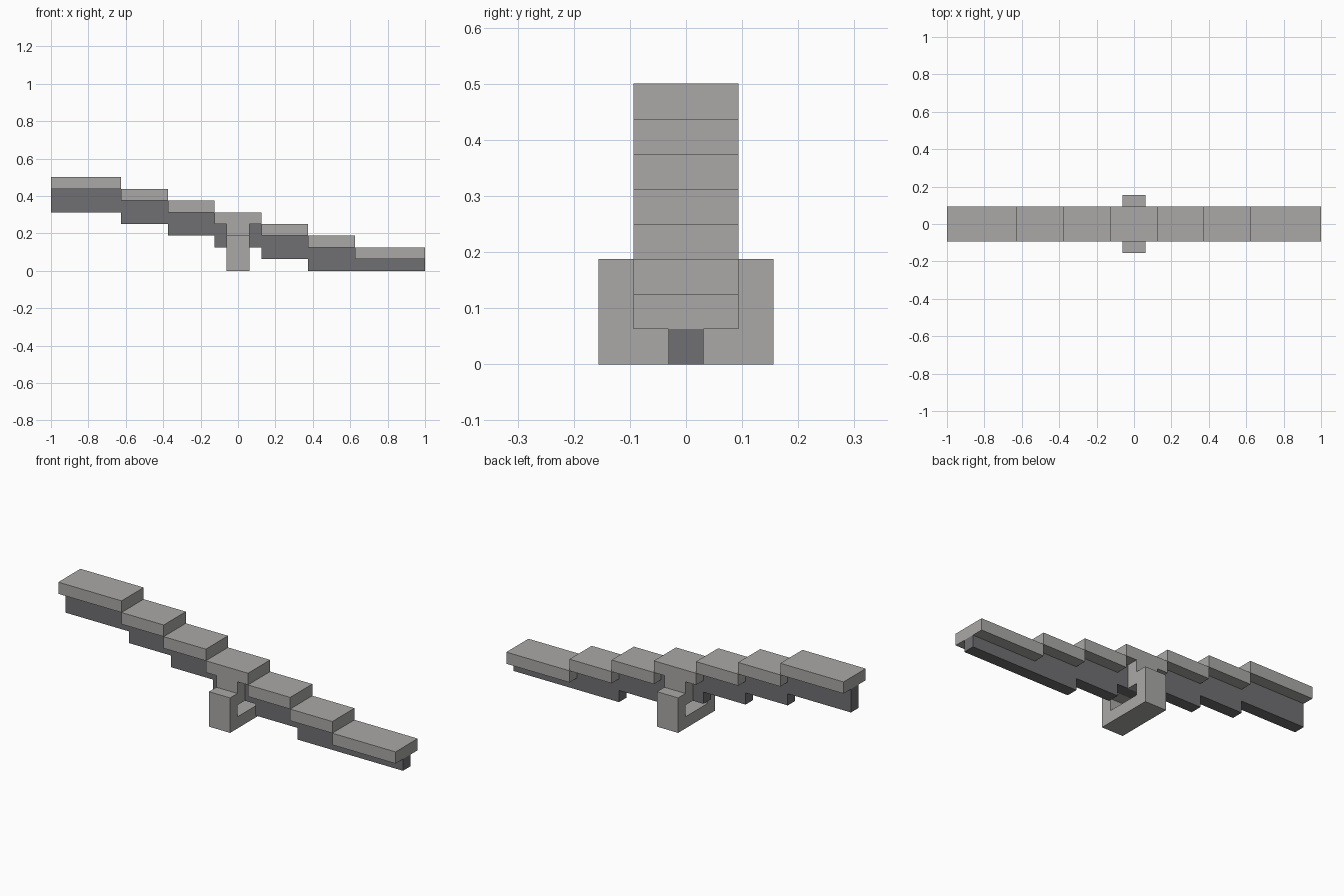
import bpy
import bmesh
from mathutils import Vector

cube = bpy.data.objects.get("Cube")
if cube:
    bpy.data.objects.remove(cube, do_unlink=True)

U = 1 / 16  # building unit


def make_material(name, rgb):
    mat = bpy.data.materials.new(name)
    mat.use_nodes = True
    colour = (*rgb, 1)
    mat.diffuse_color = colour
    mat.node_tree.nodes["Principled BSDF"].inputs["Base Color"].default_value = colour
    return mat


light = make_material("light stone grey", (0.40, 0.395, 0.38))
dark = make_material("dark grey", (0.162, 0.156, 0.165))


def box(name, x, y, z, mat):
    """Box from (low, high) ranges given in building units."""
    bm = bmesh.new()
    bmesh.ops.create_cube(bm, size=1)
    for v in bm.verts:
        v.co = Vector([(r[0] if c < 0 else r[1]) * U for c, r in zip(v.co, (x, y, z))])
    mesh = bpy.data.meshes.new(name)
    bm.to_mesh(mesh)
    bm.free()
    mesh.materials.append(mat)
    obj = bpy.data.objects.new(name, mesh)
    bpy.context.collection.objects.link(obj)
    return obj


# Stepped plank: wide light boards over a narrow dark beam
edges = [-16, -10, -6, -2, 2, 6, 10, 16]
for i, span in enumerate(zip(edges, edges[1:])):
    top = 8 - i
    box(f"plank_board_{i + 1}", span, (-1.5, 1.5), (top - 1, top), light)
    box(f"plank_beam_{i + 1}", span, (-0.5, 0.5), (max(top - 3, 0), top - 1), dark)

# Pivot block hanging under the middle board
box("pivot_block", (-1, 1), (-1.5, 1.5), (2, 4), light)

# U-shaped stand holding the pivot
box("stand_base", (-1, 1), (-1.5, 1.5), (0, 1), light)
box("stand_arm_front", (-1, 1), (-2.5, -1.5), (0, 3), light)
box("stand_arm_back", (-1, 1), (1.5, 2.5), (0, 3), light)
